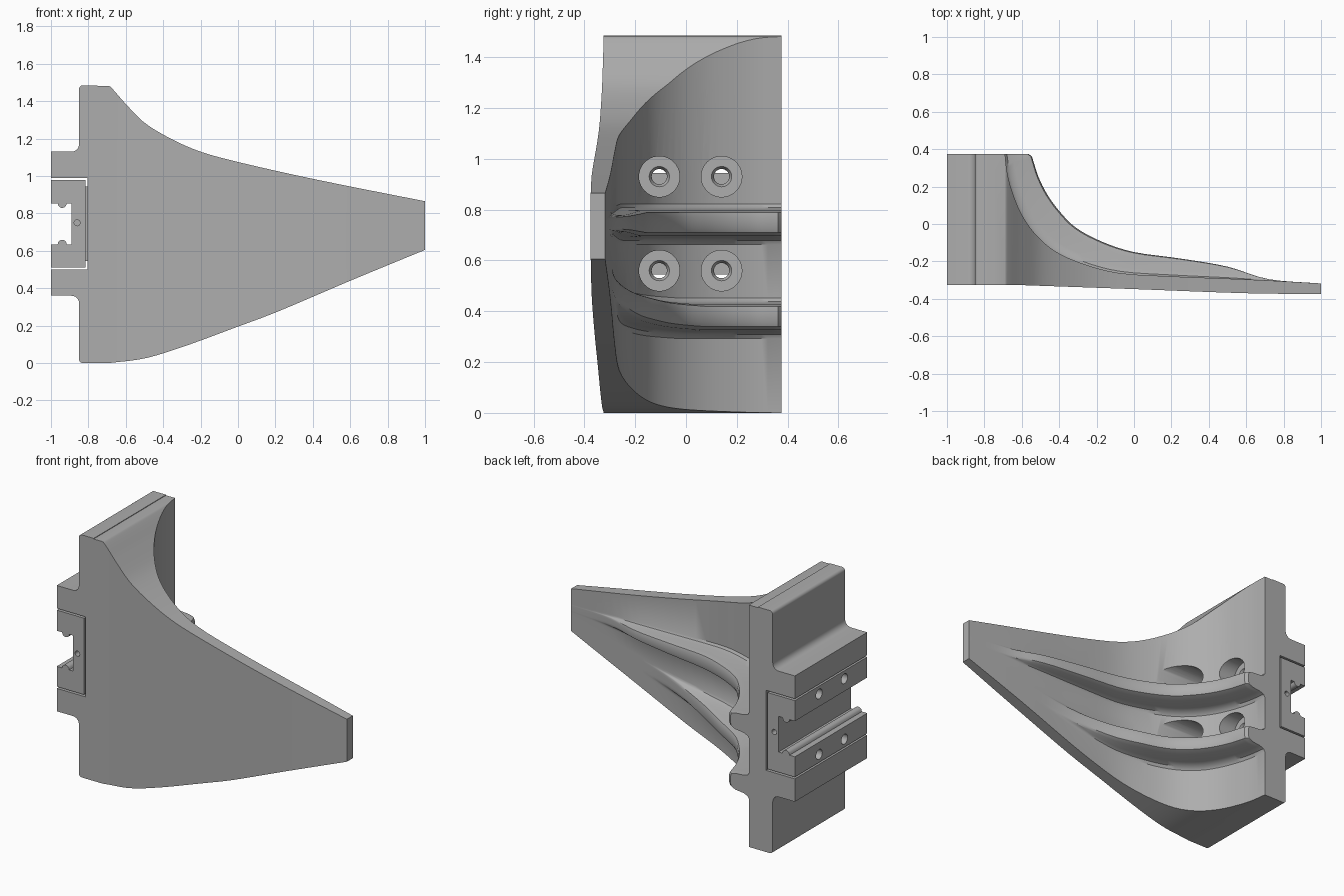
import bpy, bmesh, math
from mathutils import Vector

if "Cube" in bpy.data.objects:
    bpy.data.objects.remove(bpy.data.objects["Cube"])

grey = bpy.data.materials.new("grey")
grey.diffuse_color = (0.42, 0.42, 0.42, 1)
grey.use_nodes = True
grey.node_tree.nodes["Principled BSDF"].inputs["Base Color"].default_value = grey.diffuse_color
Y0, Y1 = -0.325, 0.375


def add_object(name, bm):
    bmesh.ops.recalc_face_normals(bm, faces=bm.faces)
    me = bpy.data.meshes.new(name)
    bm.to_mesh(me)
    bm.free()
    ob = bpy.data.objects.new(name, me)
    bpy.context.collection.objects.link(ob)
    me.materials.append(grey)
    return ob


def curve_at(x, pts):
    """Smooth height through (x, value) points."""
    if x <= pts[0][0]:
        return pts[0][1]
    n = len(pts)
    slope = lambda k: ((pts[min(k + 1, n - 1)][1] - pts[max(k - 1, 0)][1]) /
                       (pts[min(k + 1, n - 1)][0] - pts[max(k - 1, 0)][0]))
    i = next((k for k in range(n - 1) if x <= pts[k + 1][0]), n - 2)
    (xa, a), (xb, b) = pts[i], pts[i + 1]
    h = xb - xa
    t = (x - xa) / h
    return ((2*t**3 - 3*t*t + 1) * a + (t**3 - 2*t*t + t) * h * slope(i)
            + (3*t*t - 2*t**3) * b + (t**3 - t*t) * h * slope(i + 1))


def resample(pts, n=4):
    """Smooth path through 2D points."""
    xs = [(i, p[0]) for i, p in enumerate(pts)]
    ys = [(i, p[1]) for i, p in enumerate(pts)]
    return [Vector((curve_at(k / n, xs), curve_at(k / n, ys)))
            for k in range((len(pts) - 1) * n + 1)]


def arc(cx, cz, r, a0, a1, n=6):
    return [(cx + r * math.cos(math.radians(a0 + (a1 - a0) * i / n)),
             cz + r * math.sin(math.radians(a0 + (a1 - a0) * i / n))) for i in range(n + 1)]


def extrude_profile(name, pts):
    """Extrude an x-z outline along y."""
    bm = bmesh.new()
    f = bm.faces.new([bm.verts.new((x, Y0, z)) for x, z in pts])
    ext = bmesh.ops.extrude_face_region(bm, geom=[f])
    bmesh.ops.translate(bm, vec=(0, Y1 - Y0, 0),
                        verts=[v for v in ext["geom"] if isinstance(v, bmesh.types.BMVert)])
    return add_object(name, bm)


def lathe(name, pts, place, n=40):
    """Closed turned solid; place(a, u, v) maps axis and radial coordinates."""
    bm = bmesh.new()
    rings = [[bm.verts.new(place(a, r * math.cos(2 * math.pi * k / n), r * math.sin(2 * math.pi * k / n)))
              for k in range(n)] for a, r in pts]
    for A, B in zip(rings, rings[1:]):
        for k in range(n):
            bm.faces.new((A[k], A[(k + 1) % n], B[(k + 1) % n], B[k]))
    bm.faces.new(rings[0])
    bm.faces.new(rings[-1])
    ob = add_object(name, bm)
    ob.hide_render = True
    return ob


# --- Wing: back plate flowing into a tapering blade with two ribs ---
base = resample([(-.69, .375), (-.677, .27), (-.65, .17), (-.605, .06), (-.535, -.045), (-.43, -.14),
                 (-.28, -.21), (-.08, -.262), (.2, -.28), (.5, -.292), (.72, -.302), (1, -.318)])
crest = resample([(-.55, .375), (-.533, .32), (-.51, .25), (-.465, .16), (-.40, .07), (-.31, -.02),
                  (-.17, -.095), (0, -.15), (.25, -.185), (.5, -.228), (.72, -.295), (1, -.318)])
crest[0].x = -.565
top = [(-.70, 1.485), (-.68, 1.475), (-.6, 1.385), (-.5, 1.285), (-.35, 1.195),
       (-.2, 1.13), (0, 1.075), (.4, .985), (1, .865)]
bottom = [(-.69, 0), (-.5, .025), (-.3, .085), (0, .195), (.2, .27), (.6, .44), (1, .605)]
front = [(-.65, -.325), (0, -.348), (.6, -.37), (1, -.375)]
low_rib = [(-.55, .375), (-.3, .395), (0, .43), (.35, .5), (1, .665)]
rib = [(-1.5, 0), (-1.2, .08), (-1, .3), (-.88, .75), (-.65, .96), (-.35, 1),
       (.5, 1), (.8, .96), (.93, .75), (1, .3), (1.15, .08), (1.4, 0)]


def column(x):
    """(z, low rib weight, high rib weight) up one station."""
    zb, zt = curve_at(x, bottom), curve_at(x, top)
    half = .055 - .035 * max(0, min(1, (x + .1) / 1.1))
    c = curve_at(x, low_rib)
    return ([(zb, 0, 0)] + [(c + o * half, w, 0) for o, w in rib]
            + [(.745 + o * half, 0, w) for o, w in rib] + [(zt, 0, 0)])


bm = bmesh.new()
back_cols, front_cols = [], []
first = column(base[0].x)
back_cols.append([bm.verts.new((-.75, Y1, z)) for z, _, _ in first])
front_cols.append([bm.verts.new((-.75, Y0, z)) for z, _, _ in first])
for p, q in zip(base, crest):
    fade = max(0, min(1, (.45 - p.x) / .75))
    fade = fade * fade * (3 - 2 * fade)
    bc, fc = [], []
    for z, wl, wh in column(p.x):
        b = p + (q - p) * (wl * fade + wh)
        bc.append(bm.verts.new((b.x, b.y, z)))
        fc.append(bm.verts.new((p.x, curve_at(p.x, front), z)))
    back_cols.append(bc)
    front_cols.append(fc)
for cols in (back_cols, front_cols):
    for A, B in zip(cols, cols[1:]):
        for j in range(len(A) - 1):
            bm.faces.new((A[j], A[j + 1], B[j + 1], B[j]))
for j in (0, -1):  # upper and lower edges
    for i in range(len(back_cols) - 1):
        bm.faces.new((back_cols[i][j], back_cols[i + 1][j], front_cols[i + 1][j], front_cols[i][j]))
for i in (0, -1):  # root and tip
    B, F = back_cols[i], front_cols[i]
    for j in range(len(B) - 1):
        bm.faces.new((B[j], B[j + 1], F[j + 1], F[j]))
wing = add_object("wing", bm)

# --- Mounting plate with rear block and an open pocket ---
plate = extrude_profile("mounting_plate",
    [(-.75, 0)] + arc(-.83, .02, .02, 270, 180) + arc(-.89, .32, .04, 0, 90)
    + [(-1, .36), (-1, .5), (-.805, .5), (-.805, .99), (-1, .99), (-1, 1.13)]
    + arc(-.89, 1.17, .04, 270, 360) + arc(-.83, 1.465, .02, 180, 90) + [(-.75, 1.485)])

# --- Clamp insert with a channel and two ridges ---
insert = extrude_profile("clamp_insert",
    [(-1, .511), (-.815, .511), (-.815, .979), (-1, .979), (-1, .853)]
    + arc(-.94, .853, .024, 180, 360) + [(-.89, .853), (-.89, .635)]
    + arc(-.94, .635, .024, 0, 180) + [(-1, .635)])
# thin floor joining the insert to the plate, hidden inside the gap
bm = bmesh.new()
bmesh.ops.create_cube(bm, size=1)
for v in bm.verts:
    v.co = (-.81 + v.co.x * .012, .025 + v.co.y * .66, .745 + v.co.z * .4)
add_object("insert_spacer", bm)

# --- Screw holes with counterbores, and blind pin holes ---
cutters = []
for y in (-.105, .14):
    for z in (.56, .93):
        cutters.append(lathe("screw_cutter",
            [(-1.1, .03), (-.735, .03), (-.72, .04), (-.72, .08), (0, .08)],
            lambda a, u, v, y=y, z=z: (a, y + u, z + v)))
for y in (Y0, Y1):
    cutters.append(lathe("pin_cutter", [(y - .06, .016), (y + .06, .016)],
                         lambda a, u, v: (-.86 + u, a, .75 + v), 20))
for ob in (wing, plate, insert):
    bpy.context.view_layer.objects.active = ob
    for c in cutters:
        if c.name.startswith("pin") and ob is not insert:
            continue
        m = ob.modifiers.new("hole", 'BOOLEAN')
        m.operation, m.solver, m.object = 'DIFFERENCE', 'EXACT', c
        bpy.ops.object.modifier_apply(modifier=m.name)
for c in cutters:
    bpy.data.objects.remove(c)

# --- Smooth shading with sharp edges kept ---
for ob in bpy.context.collection.objects:
    bpy.ops.object.select_all(action='DESELECT')
    ob.select_set(True)
    bpy.context.view_layer.objects.active = ob
    bpy.ops.object.shade_smooth_by_angle(angle=math.radians(35))
